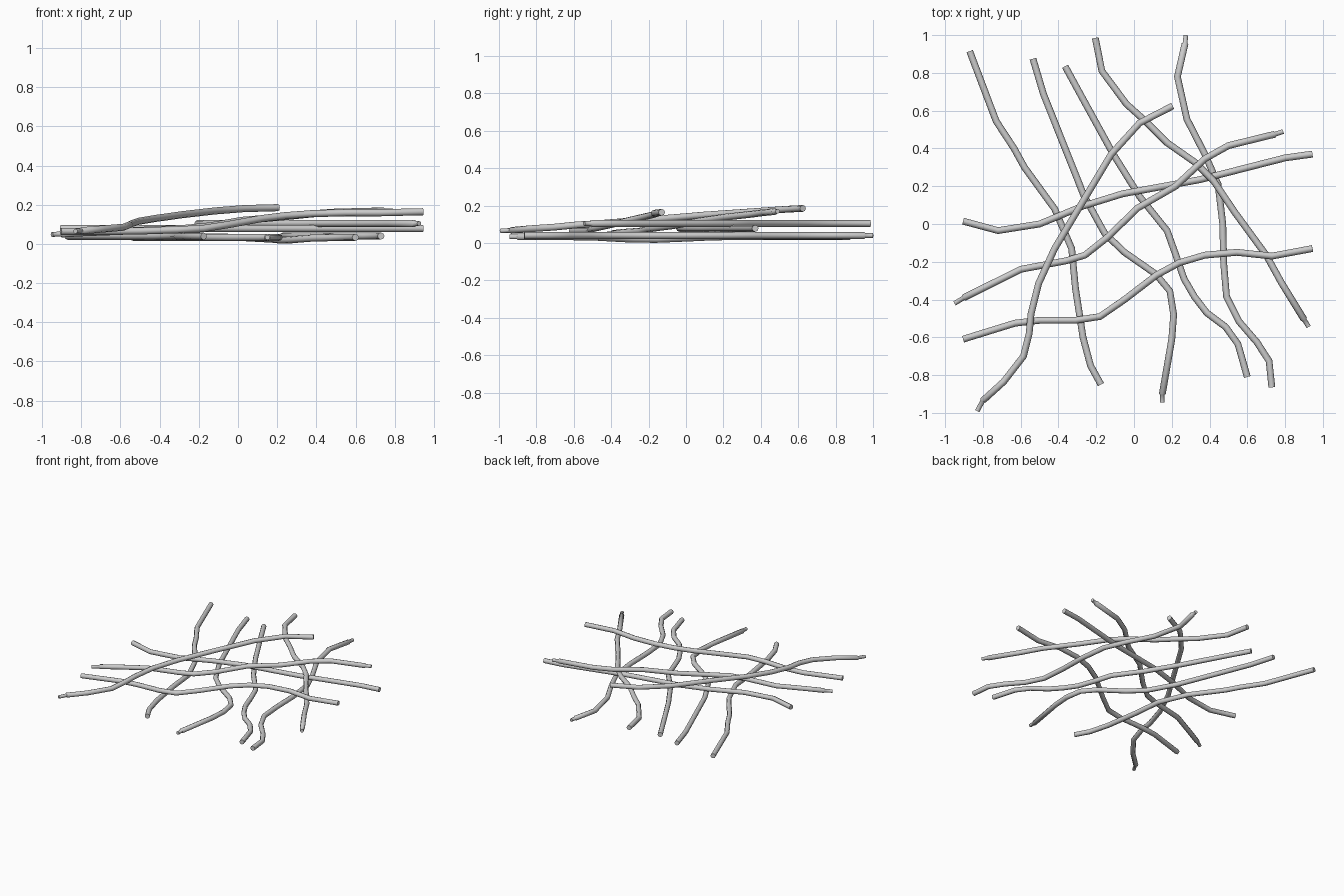
import bpy
from math import radians
from mathutils import Vector

R = 0.018       # strand radius
TIP = 0.0125    # thin tip radius


def strand(name, pts, z=None, tips="", dz=0.0):
    """Eight-sided tube along a polyline; tips: 's' / 'e' thins first / last segment."""
    path = [Vector((p[0], p[1], (p[2] if z is None else z) + dz)) for p in pts]
    radii = [1.0] * len(path)
    if "s" in tips:
        step = path[1] + (path[0] - path[1]).normalized() * 0.004
        path.insert(1, step)
        radii[0:1] = [TIP / R, TIP / R]
    if "e" in tips:
        step = path[-2] + (path[-1] - path[-2]).normalized() * 0.004
        path.insert(len(path) - 1, step)
        radii[-1:] = [TIP / R, TIP / R]
    cu = bpy.data.curves.new(name, 'CURVE')
    cu.dimensions = '3D'
    cu.bevel_depth = R
    cu.bevel_resolution = 2
    cu.use_fill_caps = True
    sp = cu.splines.new('POLY')
    sp.points.add(len(path) - 1)
    for q, v, r in zip(sp.points, path, radii):
        q.co = (*v, 1)
        q.radius = r
    ob = bpy.data.objects.new(name, cu)
    bpy.context.collection.objects.link(ob)
    bpy.ops.object.select_all(action='DESELECT')
    ob.select_set(True)
    bpy.context.view_layer.objects.active = ob
    bpy.ops.object.convert(target='MESH')
    bpy.ops.object.shade_smooth_by_angle(angle=radians(60))


# Lower layer, running front to back
strand("lower_strand_1", [
    (-.87, .915), (-.73, .545), (-.635, .40), (-.58, .30), (-.42, .08),
    (-.33, -.13), (-.31, -.34), (-.27, -.60), (-.23, -.75), (-.175, -.85)], z=.039)
strand("lower_strand_2", [
    (-.535, .875), (-.48, .69), (-.265, .15), (-.155, -.05), (-.05, -.15),
    (.115, -.265), (.19, -.355), (.21, -.48), (.20, -.61), (.15, -.90),
    (.15, -.945)], z=.033, tips="e")
strand("lower_strand_3", [
    (-.365, .835, .037), (-.275, .67, .037), (-.11, .37, .035), (.03, .145, .032),
    (.175, -.035, .024), (.22, -.16, .019), (.265, -.29, .02), (.32, -.385, .025),
    (.385, -.47, .03), (.485, -.545, .032), (.55, -.635, .033), (.60, -.81, .033)])
strand("lower_strand_4", [
    (.275, 1.0), (.27, .955), (.23, .78), (.28, .555), (.375, .37), (.445, .21),
    (.47, 0), (.475, -.21), (.49, -.385), (.555, -.515), (.65, -.625),
    (.715, -.725), (.73, -.865)], z=.04, tips="s")

# Middle layer
strand("middle_strand_long", [
    (-.205, .985), (-.17, .81), (-.04, .635), (.06, .545), (.175, .43),
    (.325, .325), (.42, .23), (.535, .06), (.70, -.165), (.78, -.31),
    (.90, -.505), (.925, -.545)], z=.104, tips="e")
strand("middle_strand_cross", [
    (-.905, .015), (-.72, -.035), (-.50, 0), (-.27, .095), (-.06, .16),
    (.35, .235), (.80, .35), (.945, .37)], z=.078)

# Rising strands laid over the others
strand("rising_strand_1", [
    (-.95, -.42, .053), (-.90, -.39, .056), (-.79, -.335, .062), (-.60, -.24, .069),
    (-.36, -.195, .08), (-.26, -.165, .085), (-.14, -.07, .097), (.02, .085, .125),
    (.22, .20, .142), (.375, .345, .158), (.50, .415, .167), (.745, .475, .173),
    (.79, .49, .174)], tips="se", dz=-.005)
strand("rising_strand_2", [
    (-.905, -.61, .07), (-.63, -.525, .07), (-.50, -.51, .072), (-.31, -.51, .078),
    (-.18, -.49, .084), (-.05, -.40, .104), (.12, -.27, .135), (.24, -.205, .15),
    (.375, -.165, .16), (.545, -.15, .165), (.73, -.17, .165), (.945, -.13, .17)],
    dz=-.006)
strand("rising_strand_3", [
    (-.83, -.99, .07), (-.80, -.935, .072), (-.69, -.835, .081), (-.585, -.70, .09),
    (-.555, -.58, .102), (-.545, -.475, .108), (-.505, -.315, .121), (-.42, -.13, .135),
    (-.285, .095, .154), (-.12, .37, .173), (.03, .535, .185), (.205, .625, .19)],
    tips="s", dz=-.005)
